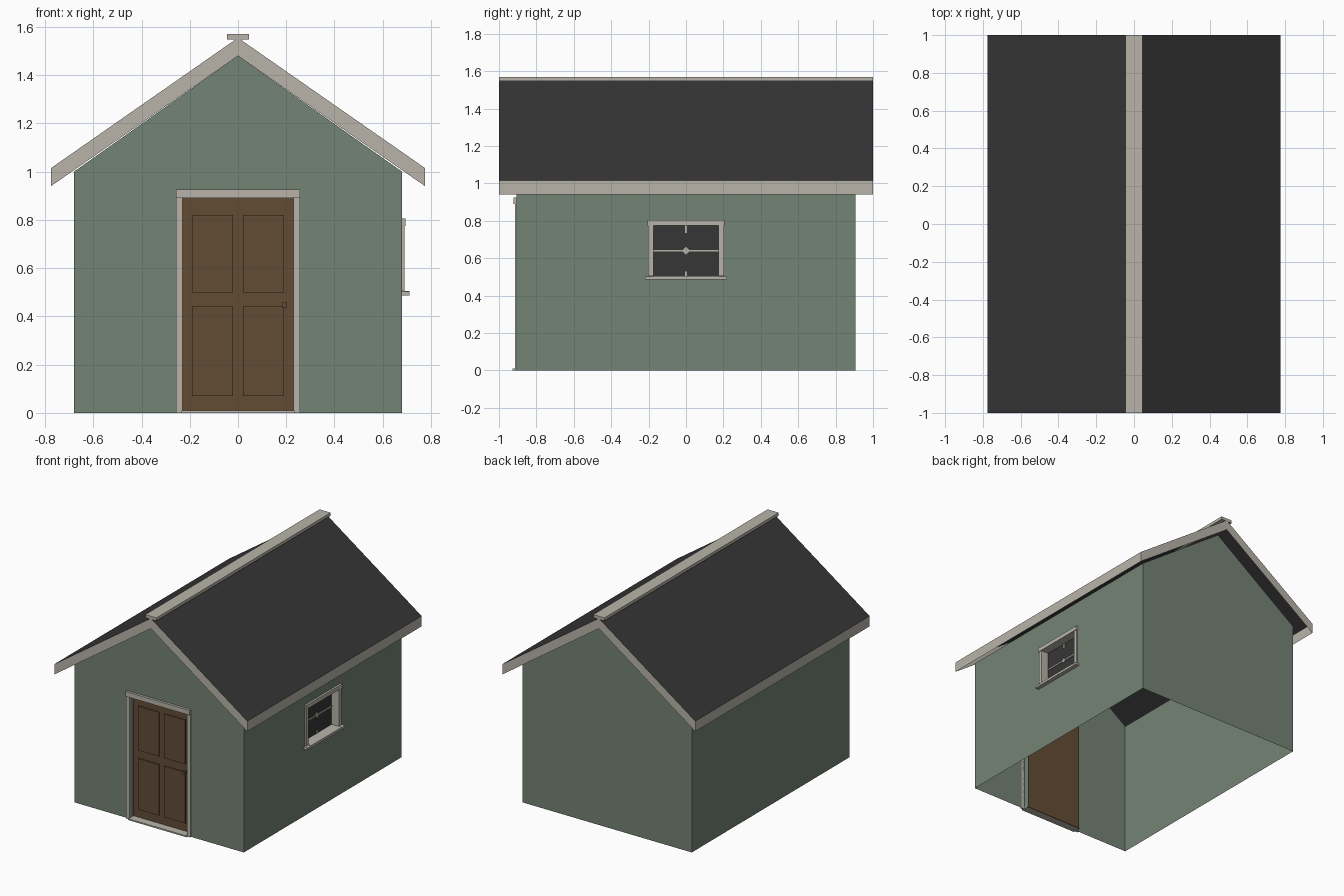
import bpy, bmesh, math

if "Cube" in bpy.data.objects:
    bpy.data.objects.remove(bpy.data.objects["Cube"])


def material(name, rgb):
    lin = [((c / 255 + 0.055) / 1.055) ** 2.4 for c in rgb]
    m = bpy.data.materials.new(name)
    m.diffuse_color = (*lin, 1)
    m.use_nodes = True
    m.node_tree.nodes["Principled BSDF"].inputs["Base Color"].default_value = m.diffuse_color
    return m


GREEN = material("sage green wall", (116, 131, 117))
TRIM = material("stone trim", (184, 180, 169))
DARK = material("charcoal", (54, 54, 54))
BROWN = material("brown door", (98, 76, 53))


def mesh_object(name, faces, mats):
    """Object from a list of polygons, welded and with outward normals."""
    bm = bmesh.new()
    for f in faces:
        bm.faces.new([bm.verts.new(p) for p in f])
    bmesh.ops.remove_doubles(bm, verts=bm.verts, dist=1e-5)
    bmesh.ops.recalc_face_normals(bm, faces=bm.faces)
    me = bpy.data.meshes.new(name)
    bm.to_mesh(me)
    bm.free()
    for m in mats:
        me.materials.append(m)
    ob = bpy.data.objects.new(name, me)
    bpy.context.collection.objects.link(ob)
    return ob


def box(name, x0, x1, y0, y1, z0, z1, mat):
    bm = bmesh.new()
    bmesh.ops.create_cube(bm, size=1)
    for v in bm.verts:
        v.co = (x1 if v.co.x > 0 else x0, y1 if v.co.y > 0 else y0, z1 if v.co.z > 0 else z0)
    me = bpy.data.meshes.new(name)
    bm.to_mesh(me)
    bm.free()
    me.materials.append(mat)
    ob = bpy.data.objects.new(name, me)
    bpy.context.collection.objects.link(ob)
    return ob


W, L, EAVE, APEX = 0.68, 0.905, 1.0, 1.48      # wall half width, half length, heights
DW, DH, DY = 0.23, 0.89, -0.87                 # door opening and recess
WY, WB, WT, WX = 0.175, 0.505, 0.775, 0.63     # window opening and recess

# Wall shell: open below and above, with door and window openings
front = [(-W, 0), (-DW, 0), (-DW, DH), (DW, DH), (DW, 0), (W, 0), (W, EAVE), (0, APEX), (-W, EAVE)]
back = [(-W, 0), (W, 0), (W, EAVE), (0, APEX), (-W, EAVE)]
faces = [[(x, -L, z) for x, z in front], [(x, L, z) for x, z in back],
         [(-W, -L, 0), (-W, L, 0), (-W, L, EAVE), (-W, -L, EAVE)]]
outer = [(-L, 0), (L, 0), (L, EAVE), (-L, EAVE)]
hole = [(-WY, WB), (WY, WB), (WY, WT), (-WY, WT)]
for i in range(4):
    j = (i + 1) % 4
    faces.append([(W, *p) for p in (outer[i], outer[j], hole[j], hole[i])])
# Door reveal
jamb = [(-DW, 0), (-DW, DH), (DW, DH), (DW, 0)]
for a, b in zip(jamb, jamb[1:]):
    faces.append([(a[0], -L, a[1]), (b[0], -L, b[1]), (b[0], DY, b[1]), (a[0], DY, a[1])])
mesh_object("walls", faces, [GREEN])

# Window reveal
mesh_object("window_reveal", [[(W, *hole[i]), (W, *hole[(i + 1) % 4]), (WX, *hole[(i + 1) % 4]), (WX, *hole[i])]
                              for i in range(4)], [TRIM])

# Roof: two thin slopes with hanging fascia and barge boards
RX, RY, RT, RE, D = 0.775, 1.0, 1.555, 1.015, 0.075
faces = []
for s in (-1, 1):
    faces.append([(0, -RY, RT), (s * RX, -RY, RE), (s * RX, RY, RE), (0, RY, RT)])
    faces.append([(s * RX, -RY, RE), (s * RX, RY, RE), (s * RX, RY, RE - D), (s * RX, -RY, RE - D)])
    for y in (-RY, RY):
        faces.append([(0, y, RT), (s * RX, y, RE), (s * RX, y, RE - D), (0, y, RT - D)])
roof = mesh_object("roof", faces, [DARK, TRIM])
for p in roof.data.polygons:
    p.material_index = 1 if abs(p.normal.z) < 0.1 else 0
box("ridge_cap", -0.045, 0.045, -RY, RY, 1.548, 1.57, TRIM)

# Door, raised panels, knob
box("door", -DW, DW, DY, DY + 0.005, 0, DH, BROWN)
for i, s in enumerate((-1, 1)):
    for j, (z0, z1) in enumerate(((0.07, 0.44), (0.50, 0.82))):
        xs = sorted((s * 0.02, s * 0.19))
        box(f"door_panel_{i}_{j}", *xs, DY - 0.009, DY, z0, z1, BROWN)
    # Door casing sides
    xs = sorted((s * DW, s * 0.258))
    box(f"door_casing_{i}", *xs, -0.915, -L, 0, DH, TRIM)
box("door_header", -0.258, 0.258, -0.923, -L, DH, 0.925, TRIM)
box("threshold", -0.235, 0.235, -0.928, DY, 0, 0.01, TRIM)
box("door_knob", 0.182, 0.203, DY - 0.03, DY - 0.009, 0.435, 0.457, BROWN)

# Window pane, casing, sill
mesh_object("window_pane", [[(WX, *p) for p in hole]], [DARK])
for i, s in enumerate((-1, 1)):
    ys = sorted((s * WY, s * 0.202))
    box(f"window_casing_{i}", W, 0.69, *ys, WB, WT, TRIM)
box("window_header", W, 0.695, -0.205, 0.205, WT, 0.805, TRIM)
box("window_sill", WX, 0.71, -WY, WY, 0.487, WB, TRIM)
box("window_sill_lip", W, 0.71, -0.218, 0.218, 0.487, 0.503, TRIM)

# Thin glazing bars with a small diamond boss at the crossing
ZC = (WB + WT) / 2
box("glazing_bar", WX, WX + 0.005, -WY, WY, ZC - 0.004, ZC + 0.004, TRIM)
for name, z0, z1 in (("bar_stub_low", WB, WB + 0.025), ("bar_stub_high", WT - 0.04, WT)):
    box(name, WX, WX + 0.005, -0.005, 0.005, z0, z1, TRIM)
boss = box("bar_boss", -0.003, 0.003, -0.015, 0.015, -0.015, 0.015, TRIM)
boss.location = (WX + 0.005, 0, ZC)
boss.rotation_euler.x = math.radians(45)
